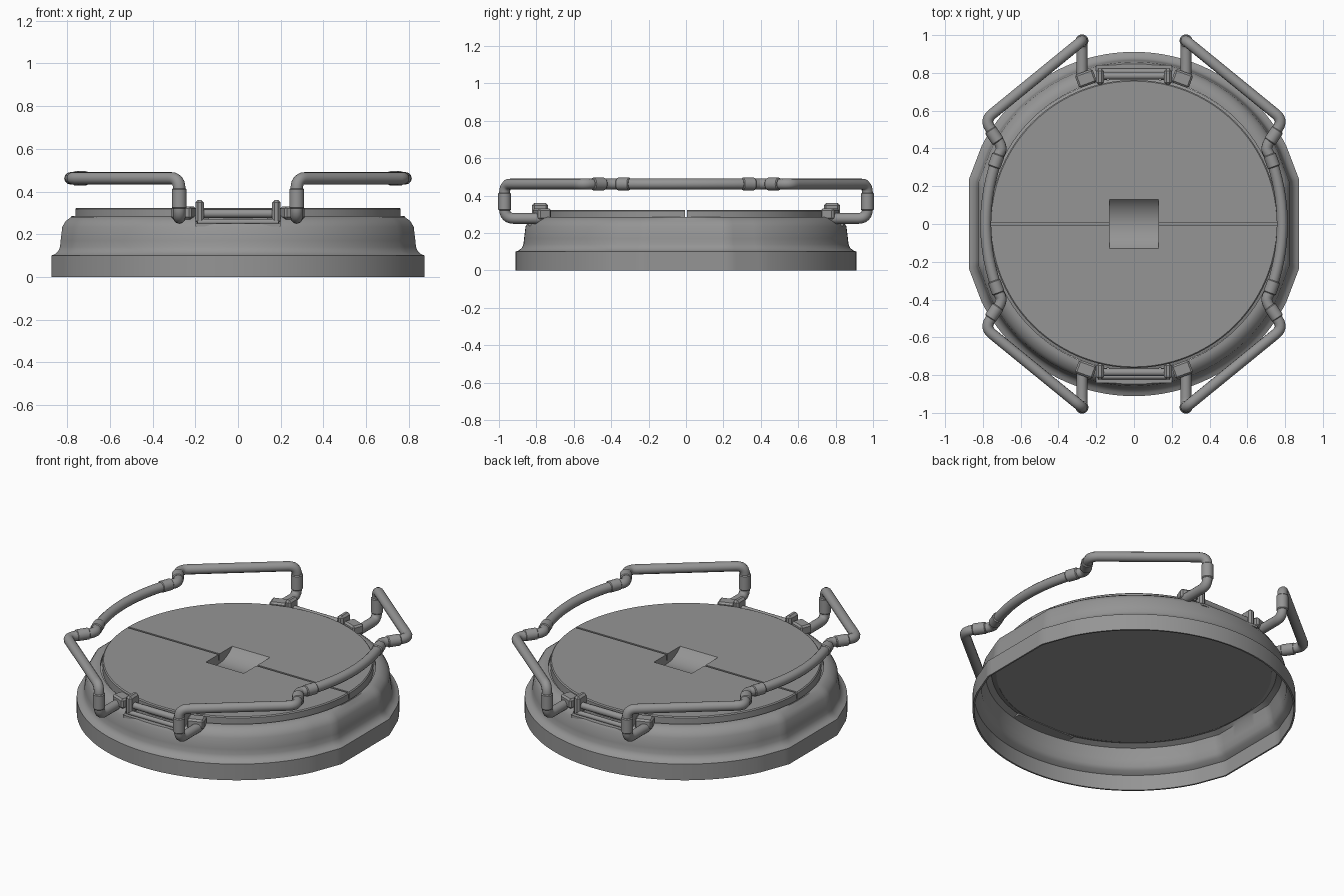
import bpy, bmesh, math
from mathutils import Vector, Matrix

if "Cube" in bpy.data.objects:
    bpy.data.objects.remove(bpy.data.objects["Cube"])


def finish(name, bm, angle=35):
    bmesh.ops.recalc_face_normals(bm, faces=bm.faces)
    me = bpy.data.meshes.new(name)
    bm.to_mesh(me)
    bm.free()
    ob = bpy.data.objects.new(name, me)
    bpy.context.collection.objects.link(ob)
    smooth(ob, angle)
    return ob


def smooth(ob, angle=35):
    bpy.ops.object.select_all(action='DESELECT')
    ob.select_set(True)
    bpy.context.view_layer.objects.active = ob
    bpy.ops.object.shade_smooth_by_angle(angle=math.radians(angle))


def facet(deg):
    """Radius factor that flattens the outline at the +x and -x sides."""
    d = abs((deg + 90) % 180 - 90)
    if d <= 15:
        return math.cos(math.radians(15)) / math.cos(math.radians(d))
    if d <= 27:
        return math.cos(math.radians(6)) / math.cos(math.radians(d - 21))
    return 1.0


def lathe(name, profile, closed, stretch=1.0):
    """Spin (radius, z, flattening) points; open profiles get end caps."""
    bm = bmesh.new()
    degs = range(1, 361, 2)
    rings = []
    for r, z, f in profile:
        ring = []
        for d in degs:
            k = r * (1 + f * (facet(d) - 1))
            a = math.radians(d)
            ring.append(bm.verts.new((k * math.cos(a), stretch * k * math.sin(a), z)))
        rings.append(ring)
    n = len(degs)
    m = len(rings)
    for i in range(m if closed else m - 1):
        p, q = rings[i], rings[(i + 1) % m]
        for j in range(n):
            bm.faces.new((p[j], p[(j + 1) % n], q[(j + 1) % n], q[j]))
    if not closed:
        bm.faces.new(rings[0])
        bm.faces.new(rings[-1])
    return finish(name, bm)


def box(name, size, loc, rot=0.0, bevel=0.0):
    bm = bmesh.new()
    M = Matrix.Translation(loc) @ Matrix.Rotation(rot, 4, 'Z') @ Matrix.Diagonal((*size, 1))
    bmesh.ops.create_cube(bm, size=1, matrix=M)
    if bevel:
        bmesh.ops.bevel(bm, geom=bm.edges[:], offset=bevel, segments=1, affect='EDGES')
    return finish(name, bm, 20)


def rod(name, a, b, r, segs=20, bevel=0.0):
    a, b = Vector(a), Vector(b)
    d = b - a
    bm = bmesh.new()
    M = Matrix.Translation((a + b) / 2) @ d.to_track_quat('Z', 'Y').to_matrix().to_4x4()
    bmesh.ops.create_cone(bm, cap_ends=True, segments=segs, radius1=r, radius2=r,
                          depth=d.length, matrix=M)
    if bevel:
        caps = [e for f in bm.faces if len(f.verts) > 4 for e in f.edges]
        bmesh.ops.bevel(bm, geom=caps, offset=bevel, segments=1, affect='EDGES')
    return finish(name, bm)


def fillet(points, rad):
    pts = [Vector(p) for p in points]
    out = [pts[0]]
    for p, c, q in zip(pts, pts[1:], pts[2:]):
        u, v = p - c, q - c
        a = c + u.normalized() * min(rad, u.length * 0.45)
        b = c + v.normalized() * min(rad, v.length * 0.45)
        for i in range(7):
            t = i / 6
            out.append(a * (1 - t) ** 2 + c * 2 * t * (1 - t) + b * t * t)
    return out + [pts[-1]]


def pipe(name, pts, r):
    cu = bpy.data.curves.new(name, 'CURVE')
    cu.dimensions = '3D'
    cu.bevel_depth = r
    cu.bevel_resolution = 4
    cu.use_fill_caps = True
    sp = cu.splines.new('POLY')
    sp.points.add(len(pts) - 1)
    for s, p in zip(sp.points, pts):
        s.co = (*p, 1)
    ob = bpy.data.objects.new(name, cu)
    bpy.context.collection.objects.link(ob)
    bpy.ops.object.select_all(action='DESELECT')
    ob.select_set(True)
    bpy.context.view_layer.objects.active = ob
    bpy.ops.object.convert(target='MESH')
    smooth(bpy.context.view_layer.objects.active, 40)


def cut(ob, cutter):
    mod = ob.modifiers.new('cut', 'BOOLEAN')
    mod.operation = 'DIFFERENCE'
    mod.object = cutter
    bpy.ops.object.select_all(action='DESELECT')
    ob.select_set(True)
    bpy.context.view_layer.objects.active = ob
    bpy.ops.object.modifier_apply(modifier=mod.name)
    bpy.data.objects.remove(cutter)
    smooth(ob)


# Hollow base ring, open underneath
base = lathe('base_ring', [
    (0.905, 0, 1), (0.905, 0.10, 1), (0.888, 0.107, 1), (0.872, 0.12, 1), (0.863, 0.14, 1),
    (0.86, 0.17, 1), (0.852, 0.235, 1), (0.835, 0.262, 1), (0.81, 0.28, 1), (0.79, 0.286, 0.4),
    (0.772, 0.286, 0), (0.772, 0.24, 0), (0.80, 0.25, 0.4), (0.832, 0.235, 1), (0.848, 0.17, 1),
    (0.853, 0.13, 1), (0.868, 0.11, 1), (0.895, 0.095, 1), (0.895, 0, 1)], True, 1.007)

# Split lid with a central finger pocket
lid = lathe('lid', [(0.775, 0.24, 0), (0.775, 0.265, 0), (0.762, 0.27, 0),
                    (0.762, 0.318, 0), (0.756, 0.324, 0)], False)
cut(lid, box('seam_cutter', (1.7, 0.012, 0.1), (0, 0, 0.335)))
cut(lid, rod('pocket_cutter', (-0.13, 0, 0.436), (0.13, 0, 0.436), 0.171, 64))

R, Z = 0.029, 0.462
for sy in (-1, 1):
    # Notch in the rim with its floor and hinge rods
    cut(base, box('notch_cutter', (0.40, 0.16, 0.2), (0, sy * 0.845, 0.35)))
    box('notch_floor', (0.40, 0.075, 0.014), (0, sy * 0.805, 0.243))
    rod('hinge_rod', (-0.18, sy * 0.785, 0.297), (0.18, sy * 0.785, 0.297), 0.02)
    rod('lower_rod', (-0.19, sy * 0.808, 0.258), (0.19, sy * 0.808, 0.258), 0.014)
    for sx in (-1, 1):
        def q(x, y, z=Z):
            return Vector((sx * x, sy * y, z))
        # Hinge lugs and the angled clamp holding the handle
        box('hinge_lug', (0.04, 0.085, 0.11), q(0.18, 0.78, 0.305), 0, 0.012)
        box('handle_clamp', (0.10, 0.075, 0.06), q(0.255, 0.77, 0.30), -sx * sy * 0.35, 0.01)
        # Bent corner handle
        pipe('corner_handle', fillet([
            q(0.275, 0.77, 0.278), q(0.275, 0.97, 0.278), q(0.275, 0.97), q(0.79, 0.55),
            q(0.695, 0.405), q(0.72, 0.36), q(0.731, 0.33)], 0.05), R)
        # Sleeves on the handle
        rod('upright_sleeve', q(0.275, 0.97, 0.32), q(0.275, 0.97, 0.415), 0.034, 20, 0.005)
        rod('corner_sleeve', q(0.762, 0.50), q(0.719, 0.436), 0.034, 20, 0.005)
        rod('side_sleeve', q(0.717, 0.368), q(0.742, 0.30), 0.034, 20, 0.005)

# Curved side grips joining the corner handles
for sx in (-1, 1):
    ys = [-0.34 + 0.68 * i / 20 for i in range(21)]
    pipe('side_grip', [Vector((sx * (0.785 - 0.5 * y * y), y, Z)) for y in ys], R)

# Dark grey metal on every part
metal = bpy.data.materials.new('dark_metal')
metal.diffuse_color = (0.3, 0.3, 0.3, 1)
metal.use_nodes = True
metal.node_tree.nodes["Principled BSDF"].inputs["Base Color"].default_value = metal.diffuse_color
for ob in bpy.data.objects:
    ob.data.materials.clear()
    ob.data.materials.append(metal)
